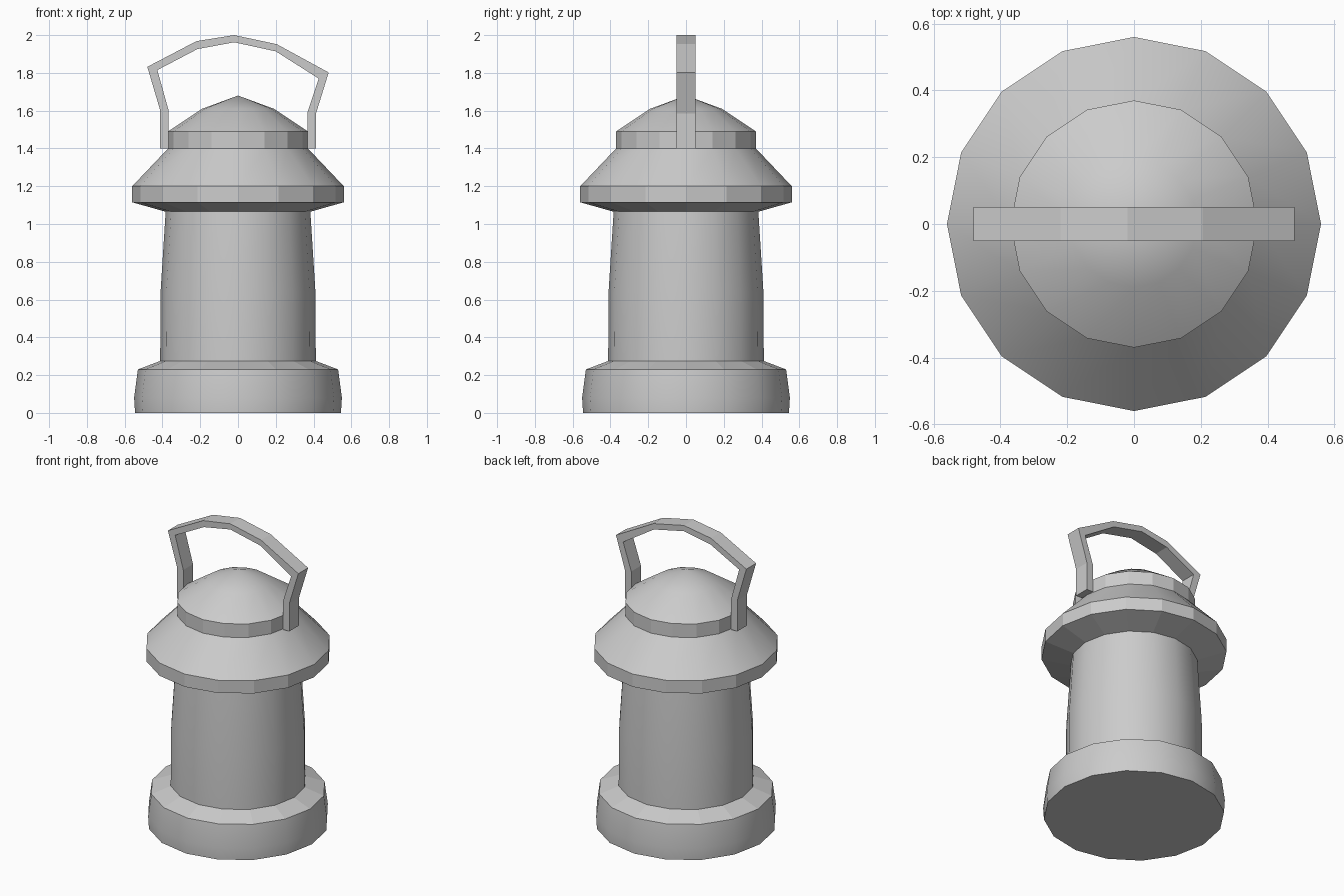
import bpy, bmesh, math

if "Cube" in bpy.data.objects:
    bpy.data.objects.remove(bpy.data.objects["Cube"])

SIDES = 16


def finish(name, bm, flat_faces=()):
    bmesh.ops.recalc_face_normals(bm, faces=bm.faces[:])
    mesh = bpy.data.meshes.new(name)
    bm.to_mesh(mesh)
    bm.free()
    obj = bpy.data.objects.new(name, mesh)
    bpy.context.collection.objects.link(obj)
    bpy.ops.object.select_all(action='DESELECT')
    obj.select_set(True)
    bpy.context.view_layer.objects.active = obj
    bpy.ops.object.shade_smooth_by_angle(angle=math.radians(35))
    for i in flat_faces:
        mesh.polygons[i].use_smooth = False
    return obj


def lathe(name, profile, flat_bands=(), cap_bottom=False):
    """Revolve (radius, z) points; a zero radius makes a single tip."""
    bm = bmesh.new()
    rings = []
    for r, z in profile:
        if r == 0:
            rings.append([bm.verts.new((0, 0, z))] * SIDES)
        else:
            rings.append([bm.verts.new((r * math.cos(math.tau * k / SIDES),
                                        r * math.sin(math.tau * k / SIDES), z))
                          for k in range(SIDES)])
    for a, b in zip(rings, rings[1:]):
        for k in range(SIDES):
            n = (k + 1) % SIDES
            corners = [a[k], a[n], b[n], b[k]]
            bm.faces.new(list(dict.fromkeys(corners)))
    if cap_bottom:
        bm.faces.new(rings[0][::-1])
    flat = [band * SIDES + k for band in flat_bands for k in range(SIDES)]
    return finish(name, bm, flat)


# Base with bulging side and sloped ledge
lathe("base", [(0.545, 0), (0.55, 0.08), (0.53, 0.23), (0.412, 0.275)],
      flat_bands=[2], cap_bottom=True)

# Tapered lamp body
lathe("body", [(0.412, 0.275), (0.41, 0.64), (0.383, 1.065)])

# Roof: underside, rim, cone, collar, dome
lathe("roof", [(0.383, 1.065), (0.56, 1.115), (0.56, 1.20), (0.37, 1.40),
               (0.37, 1.49), (0.19, 1.61), (0, 1.68)], flat_bands=[0, 1, 3])

# Bent strap handle: outer and inner outlines joined across the strap width
outer = [(-0.413, 1.40), (-0.413, 1.605), (-0.48, 1.832), (-0.22, 1.968), (-0.02, 2.0),
         (0.205, 1.952), (0.48, 1.802), (0.413, 1.585), (0.413, 1.40)]
inner = [(-0.367, 1.40), (-0.367, 1.60), (-0.427, 1.815), (-0.215, 1.926), (-0.02, 1.962),
         (0.20, 1.914), (0.427, 1.77), (0.367, 1.59), (0.367, 1.40)]
bm = bmesh.new()
sections = [[bm.verts.new((x, y, z)) for (x, z), y in
             ((o, -0.051), (o, 0.051), (i, 0.051), (i, -0.051))]
            for o, i in zip(outer, inner)]
for a, b in zip(sections, sections[1:]):
    for k in range(4):
        n = (k + 1) % 4
        bm.faces.new([a[k], a[n], b[n], b[k]])
bm.faces.new(sections[0])
bm.faces.new(sections[-1][::-1])
finish("handle", bm, range(len(bm.faces)))
